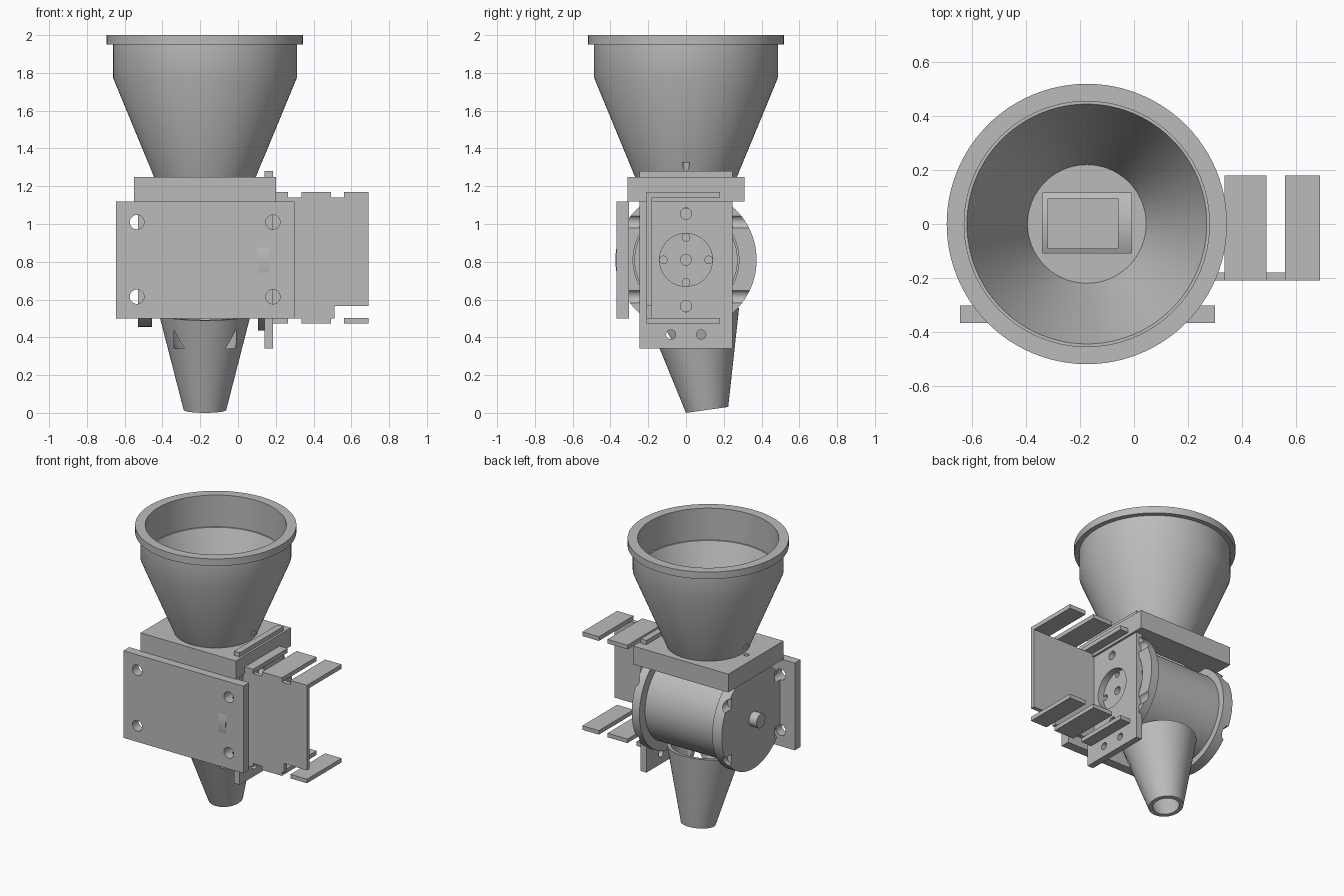
import bpy, bmesh, math
from mathutils import Matrix, Vector

if "Cube" in bpy.data.objects:
    bpy.data.objects.remove(bpy.data.objects["Cube"])

grey = bpy.data.materials.new("plain grey")
grey.use_nodes = True
COLOUR = (0.5, 0.5, 0.5, 1)
grey.diffuse_color = COLOUR
grey.node_tree.nodes["Principled BSDF"].inputs["Base Color"].default_value = COLOUR

CX, AXIS_Z = -0.175, 0.81          # hopper centre line and drum axis height
made = []


def finish(name, bm):
    bmesh.ops.recalc_face_normals(bm, faces=bm.faces)
    mesh = bpy.data.meshes.new(name)
    bm.to_mesh(mesh)
    bm.free()
    mesh.materials.append(grey)
    obj = bpy.data.objects.new(name, mesh)
    bpy.context.collection.objects.link(obj)
    made.append(obj)
    return obj


def add_box(bm, x, y, z):
    size = Vector((x[1] - x[0], y[1] - y[0], z[1] - z[0]))
    mid = Vector((sum(x), sum(y), sum(z))) / 2
    bmesh.ops.create_cube(bm, size=1, matrix=Matrix.Translation(mid) @ Matrix.Diagonal(size).to_4x4())


def add_rod(bm, axis, span, centre, r, seg=32):
    """Cylinder along an axis; centre gives the other two coordinates in order."""
    pos = list(centre)
    pos.insert("xyz".index(axis), sum(span) / 2)
    turn = {"x": Matrix.Rotation(math.pi / 2, 4, "Y"), "y": Matrix.Rotation(math.pi / 2, 4, "X"),
            "z": Matrix.Identity(4)}[axis]
    bmesh.ops.create_cone(bm, cap_ends=True, segments=seg, radius1=r, radius2=r,
                          depth=span[1] - span[0], matrix=Matrix.Translation(pos) @ turn)


def boxes(name, *specs):
    bm = bmesh.new()
    for spec in specs:
        add_box(bm, *spec)
    return finish(name, bm)


def rods(name, *specs, seg=32):
    bm = bmesh.new()
    for spec in specs:
        add_rod(bm, *spec, seg=seg)
    return finish(name, bm)


def lathe(name, profile, matrix, seg=96):
    """Spin a closed profile of (radius, height) about local z."""
    bm = bmesh.new()
    rings = [[bm.verts.new(matrix @ Vector((r * math.cos(a), r * math.sin(a), h)))
              for a in (2 * math.pi * i / seg for i in range(seg))] for r, h in profile]
    for k, ring in enumerate(rings):
        nxt = rings[(k + 1) % len(rings)]
        for i in range(seg):
            j = (i + 1) % seg
            bm.faces.new((ring[i], ring[j], nxt[j], nxt[i]))
    return finish(name, bm)


def cut(obj, *cutters):
    bpy.context.view_layer.objects.active = obj
    for cutter in cutters:
        mod = obj.modifiers.new("cut", "BOOLEAN")
        mod.operation, mod.solver, mod.object = "DIFFERENCE", "EXACT", cutter
        bpy.ops.object.modifier_apply(modifier=mod.name)


# Cutters
chute = boxes("chute_cutter", ((-0.34, -0.01), (-0.107, 0.115), (0.34, 1.3)))
bolts = rods("bolt_cutter", *[("y", span, (x, z), 0.038) for span in ((-0.5, -0.245), (0.245, 0.5))
                              for x in (-0.535, 0.185) for z in (0.615, 1.01)])
pins = rods("pin_cutter", *[("z", (1.0, 1.325), (CX + s * 0.3, 0), 0.018) for s in (-1, 1)])
bracket_holes = rods("bracket_cutter", ("x", (0, 0.3), (0, AXIS_Z), 0.14),
                     *[("x", (0, 0.3), (0, AXIS_Z + s * 0.245), 0.03) for s in (-1, 1)],
                     *[("x", (0, 0.3), (s * 0.08, 0.415), 0.025) for s in (-1, 1)], seg=48)
hub_holes = rods("hub_cutter", ("x", (0.08, 0.2), (0, AXIS_Z), 0.028),
                 *[("x", (0.08, 0.2), (0.12 * y, AXIS_Z + 0.12 * z), 0.02)
                   for y, z in ((1, 0), (-1, 0), (0, 1), (0, -1))])
pocket = boxes("pocket_cutter", ((-0.32, -0.06), (-0.09, 0.095), (0.7, 1.3)))
cutters = (chute, bolts, pins, bracket_holes, hub_holes, pocket)
made.clear()

# Hopper funnel with rim
hopper = lathe("hopper", [(0.27, 1.25), (0.487, 1.775), (0.487, 1.95), (0.52, 1.95), (0.52, 2.0),
                          (0.455, 2.0), (0.455, 1.775), (0.445, 1.775), (0.22, 1.25)],
               Matrix.Translation((CX, 0, 0)))
cut(hopper, pins)

# Plate under the hopper
top_plate = boxes("top_plate", ((-0.55, 0.2), (-0.31, 0.31), (1.12, 1.25)))
cut(top_plate, chute, pins)

# Drum housing, end caps and rotor, all along x
along_x = Matrix.Translation((0, 0, AXIS_Z)) @ Matrix.Rotation(math.pi / 2, 4, "Y")
housing = lathe("drum_housing", [(0.31, -0.46), (0.31, 0.11), (0.28, 0.11), (0.28, -0.46)], along_x)
cut(housing, chute)
flange = lathe("drum_flange", [(0.374, 0.105), (0.374, 0.165), (0.28, 0.165), (0.28, 0.105)], along_x)
cut(flange, bolts)
end_cap = rods("end_cap", ("x", (-0.53, -0.455), (0, AXIS_Z), 0.355), seg=96)
cut(end_cap, bolts)
rotor = rods("rotor", ("x", (-0.455, 0.14), (0, AXIS_Z), 0.273), seg=96)
cut(rotor, pocket, hub_holes)
rods("shaft_end", ("x", (-0.59, -0.52), (0, AXIS_Z), 0.05), seg=48)

# Tilted outlet spout
spout = lathe("outlet_spout", [(0.243, -0.29), (0.113, -0.802), (0.085, -0.802), (0.215, -0.29)],
              Matrix.Translation((CX, 0, AXIS_Z)) @ Matrix.Rotation(math.radians(8), 4, "X"))
cut(spout, chute)

# Front mounting plate
front_plate = boxes("front_plate", ((-0.645, 0.3), (-0.368, -0.302), (0.5, 1.12)))
cut(front_plate, bolts)

# Upright motor bracket
bracket = boxes("motor_bracket", ((0.14, 0.185), (-0.245, 0.245), (0.34, 1.28)))
cut(bracket, bracket_holes)

# Motor cover: one wall with finger tabs above and below
boxes("cover_wall", ((0.185, 0.51), (-0.21, -0.18), (0.5, 1.14)),
      ((0.51, 0.69), (-0.21, -0.18), (0.565, 1.14)))
tabs = ((0.185, 0.265), (0.335, 0.492), (0.56, 0.69))
for name, z in (("upper_tabs", (1.14, 1.17)), ("lower_tabs", (0.473, 0.502))):
    boxes(name, *[(x, (-0.21, 0.18), z) for x in tabs])

# Shade the parts and remove the cutters
bpy.ops.object.select_all(action="DESELECT")
for part in made:
    part.select_set(True)
bpy.context.view_layer.objects.active = hopper
bpy.ops.object.shade_smooth_by_angle(angle=math.radians(25))
for cutter in cutters:
    bpy.data.objects.remove(cutter)
